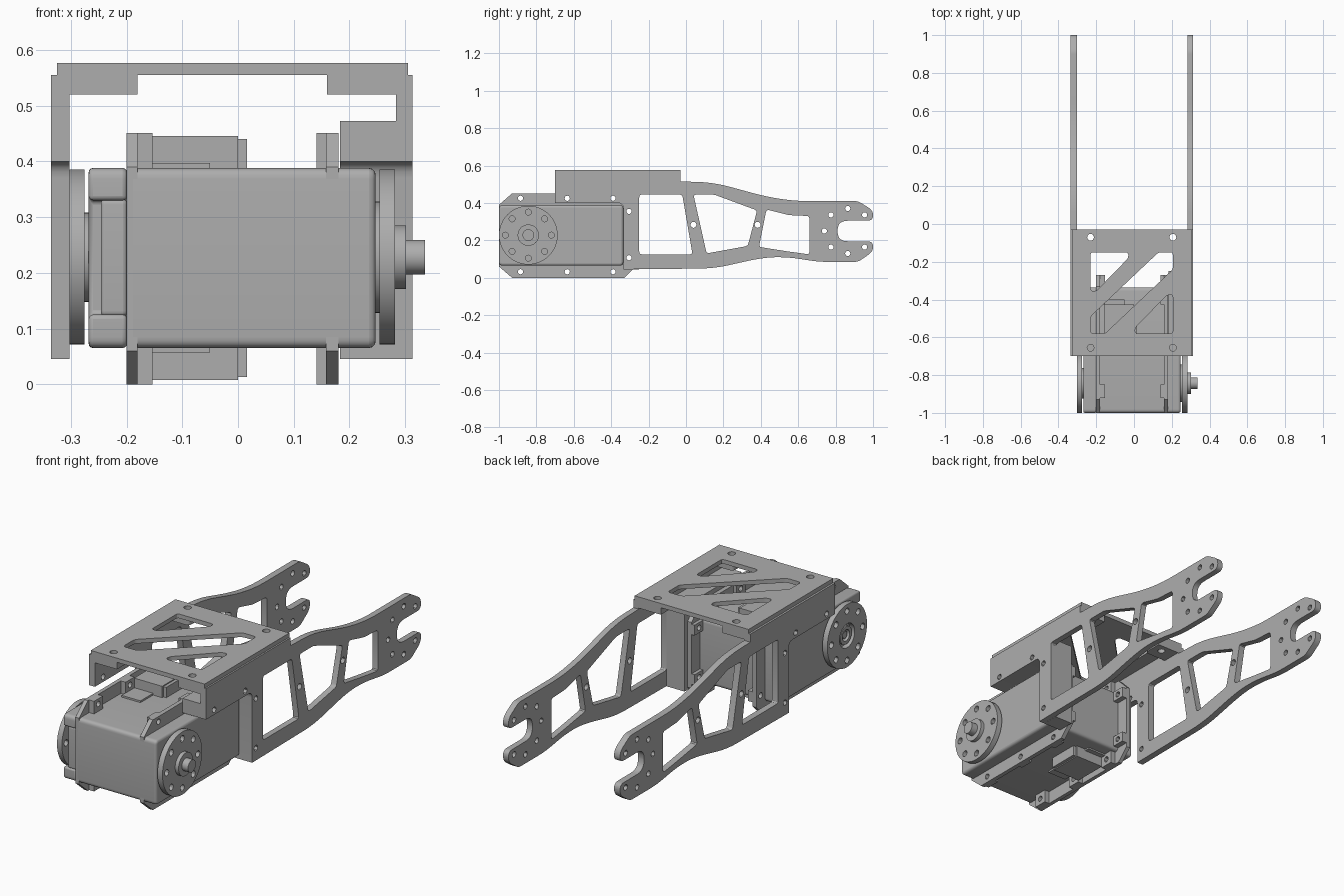
import bpy, bmesh, math
from mathutils import Matrix, Vector

if "Cube" in bpy.data.objects:
    bpy.data.objects.remove(bpy.data.objects["Cube"])

grey = bpy.data.materials.new("matte_grey")
grey.use_nodes = True
grey.diffuse_color = (0.42, 0.42, 0.42, 1)
grey.node_tree.nodes["Principled BSDF"].inputs["Base Color"].default_value = (0.42, 0.42, 0.42, 1)

# Local axes of an extruded profile: "x" maps (y, z) outlines, "z" maps (x, y) outlines
AXES = {"x": Matrix(((0, 0, 1, 0), (1, 0, 0, 0), (0, 1, 0, 0), (0, 0, 0, 1))),
        "z": Matrix.Identity(4)}


def rounded(points, r=0.0, steps=5):
    """Round the corners of an outline; a third value sets one corner's radius."""
    out = []
    for i, p in enumerate(points):
        c = Vector(p[:2])
        a = Vector(points[i - 1][:2]) - c
        b = Vector(points[(i + 1) % len(points)][:2]) - c
        d = p[2] if len(p) > 2 else r
        if d == 0:
            out.append(c)
            continue
        s = c + a.normalized() * min(d, a.length * 0.48)
        e = c + b.normalized() * min(d, b.length * 0.48)
        for k in range(steps + 1):
            t = k / steps
            out.append(s * (1 - t) ** 2 + c * 2 * t * (1 - t) + e * t * t)
    return out


def circle(u, v, r, n=20):
    return [(u + r * math.cos(math.tau * k / n), v + r * math.sin(math.tau * k / n)) for k in range(n)]


def rect(u0, u1, v0, v1):
    return [(u0, v0), (u1, v0), (u1, v1), (u0, v1)]


def prism(name, axis, lo, hi, outline, holes=(), bevel=0.0):
    """Extrude an outline with holes between lo and hi along an axis."""
    curve = bpy.data.curves.new(name, "CURVE")
    curve.dimensions = "2D"
    curve.fill_mode = "BOTH"
    curve.extrude = (hi - lo) / 2
    for loop in [outline, *holes]:
        spline = curve.splines.new("POLY")
        spline.points.add(len(loop) - 1)
        for pt, co in zip(spline.points, loop):
            pt.co = (co[0], co[1], 0, 1)
        spline.use_cyclic_u = True
    temp = bpy.data.objects.new(name + "_profile", curve)
    bpy.context.collection.objects.link(temp)
    mesh = bpy.data.meshes.new_from_object(temp.evaluated_get(bpy.context.evaluated_depsgraph_get()))
    bpy.data.objects.remove(temp)
    mesh.transform(AXES[axis] @ Matrix.Translation((0, 0, (lo + hi) / 2)))
    bm = bmesh.new()
    bm.from_mesh(mesh)
    bmesh.ops.remove_doubles(bm, verts=bm.verts, dist=0.0001)
    bmesh.ops.dissolve_limit(bm, angle_limit=0.01, verts=bm.verts, edges=bm.edges)
    bmesh.ops.recalc_face_normals(bm, faces=bm.faces)
    bm.to_mesh(mesh)
    bm.free()
    mesh.materials.clear()
    mesh.materials.append(grey)
    obj = bpy.data.objects.new(name, mesh)
    bpy.context.collection.objects.link(obj)
    bpy.context.view_layer.objects.active = obj
    obj.select_set(True)
    bpy.ops.object.shade_smooth_by_angle(angle=math.radians(30))
    obj.select_set(False)
    if bevel:
        mod = obj.modifiers.new("soft_edges", "BEVEL")
        mod.width = bevel
        mod.segments = 3
        mod.limit_method = "ANGLE"
        mod.angle_limit = math.radians(50)
    return obj


# Side arms: a plate beside the motor that tapers to a forked tip
arm = rounded([(-.70, .555), (-.03, .555), (-.03, .515), (.15, .51, .1), (.42, .435, .1),
               (.58, .41, .08), (.92, .41, .02), (1, .36, .03), (1, .305, .03),
               (.81, .305, .055), (.81, .195, .055), (1, .195, .03), (1, .14, .03),
               (.92, .085, .02), (.71, .085, .05), (.55, .11, .06), (.42, .11, .1),
               (.15, .05, .08), (-.335, .045), (-.335, .4, .03), (-.70, .4)])
arm_windows = [rounded(w, .015, 3) for w in (
    [(-.25, .125), (-.25, .445), (-.02, .445), (.035, .125)],
    [(.04, .445), (.15, .445), (.38, .36), (.33, .17), (.11, .13)],
    [(.43, .365), (.55, .335), (.66, .33), (.66, .125), (.55, .14), (.39, .165)])]
screws = [(-.635, .425), (-.39, .425), (-.305, .355), (-.305, .107)]
tip = [(.74, .25)] + [(u, .25 + s * v) for s in (1, -1) for u, v in ((.775, .086), (.865, .12), (.955, .086))]
holes = [circle(u, v, .014, 12) for u, v in screws + tip]
holes += [circle(u, .283, .016, 12) for u in (.04, .383)]
prism("right_arm", "x", -.335, -.302, arm, arm_windows + holes)
prism("left_arm", "x", .283, .313, arm, arm_windows + holes)

# Thick L-shaped spacer that bolts the left arm to the motor
spacer = rounded([(-.70, .4), (-.70, .472), (-.25, .472), (-.25, .045), (-.335, .045), (-.335, .4, .03)])
prism("arm_spacer", "x", .183, .283, spacer, [circle(u, v, .014, 12) for u, v in screws])

# Top plate with diagonal bracing windows
cx, cy = -.012, -.365
corner = [(-.23, -.15), (-.03, -.15), (-.03, -.18), (-.2, -.355), (-.23, -.355)]
half_band = [(.13, -.15), (.206, -.15), (.206, -.24)]


def opposite(pts):
    return [(2 * cx - u, 2 * cy - v) for u, v in pts]


top_windows = [rounded(w, .015, 3) for w in (corner, opposite(corner), half_band + opposite(half_band))]
bolts = [(u, v) for u in (-.23, .206) for v in (-.07, -.655)]
prism("top_plate", "z", .555, .576, rect(-.325, .305, -.70, -.03),
      top_windows + [circle(u, v, .018, 14) for u, v in bolts])

# Corner pads joining the top plate to the arms
for u, v in bolts:
    inner, wall = (-.18, -.302) if u < 0 else (.16, .283)
    far, near = (-.03, -.13) if v > cy else (-.70, -.60)
    prism("corner_pad", "z", .52, .555,
          rounded([(wall, far), (inner, far), (inner, near, .02), (wall, near)]), [circle(u, v, .018, 14)])

# Motor case with a stepped cover on its right side
case = rounded(rect(-1, -.335, .065, .388), .02)
prism("motor_case", "x", -.2, .247, case, bevel=.012)
cover = rounded([(-1, .065, .02), (-.335, .065, .02), (-.335, .388, .02), (-1, .388, .02),
                 (-1, .33), (-.94, .33), (-.94, .125), (-1, .125)])
prism("motor_cover", "x", -.268, -.199, cover, bevel=.008)
prism("cover_insert", "x", -.246, -.199, rounded(rect(-.995, -.93, .122, .332), .01), bevel=.008)

# Mounting rails around the case, with square bosses behind each screw hole
rail = [(-1, .39), (-.93, .451), (-.33, .451), (-.27, .39), (-.27, .06), (-.33, 0), (-.93, 0), (-1, .06)]
rail_holes = [(u, v) for u in (-.885, -.635, -.39) for v in (.425, .032)] + [(-.305, .355), (-.305, .107)]
for side, lo, hi, blo, bhi in (("right", -.2, -.18, -.18, -.153), ("left", .158, .18, .141, .158)):
    prism(side + "_rail", "x", lo, hi, rail, [circle(u, v, .014, 12) for u, v in rail_holes])
    for u, v in rail_holes:
        box = rect(u - .035, u + .035, v - .026, v + .026)
        if u < -.31:
            box = rect(u - .035, u + .035, *((.385, .451) if v > .2 else (0, .068)))
        prism("screw_boss", "x", blo, bhi, box, [circle(u, v, .014, 12)])

# Cable housings above and below the case
for z0, z1 in ((.38, .445), (.008, .075)):
    prism("cable_housing", "z", z0, z1, rect(-.155, 0, -.60, -.425))
    prism("housing_lip", "z", z0 + .005, z1 - .005, rect(0, .016, -.59, -.435))
for z0, z1 in ((.385, .397), (.057, .07)):
    prism("cable_strip", "z", z0, z1, rect(-.155, -.05, -.70, -.40))

# Output discs with a ring of screw holes
hy, hz = -.843, .228
ring = [circle(hy + .123 * math.cos(k * math.pi / 4), hz + .123 * math.sin(k * math.pi / 4), .016, 12)
        for k in range(8)]


def disc(name, lo, hi, r, inner=()):
    prism(name, "x", lo, hi, circle(hy, hz, r, 48), inner)


disc("right_disc", -.302, -.275, .157, ring + [circle(hy, hz, .06, 32)])
disc("right_collar", -.276, -.266, .08)
disc("right_hub_ring", -.296, -.27, .045, [circle(hy, hz, .028, 24)])
disc("right_hub_screw", -.29, -.27, .018)
disc("left_collar", .245, .255, .10)
disc("left_disc", .254, .282, .157, ring)
disc("left_hub", .281, .301, .057)
disc("left_shaft", .3, .335, .031)
